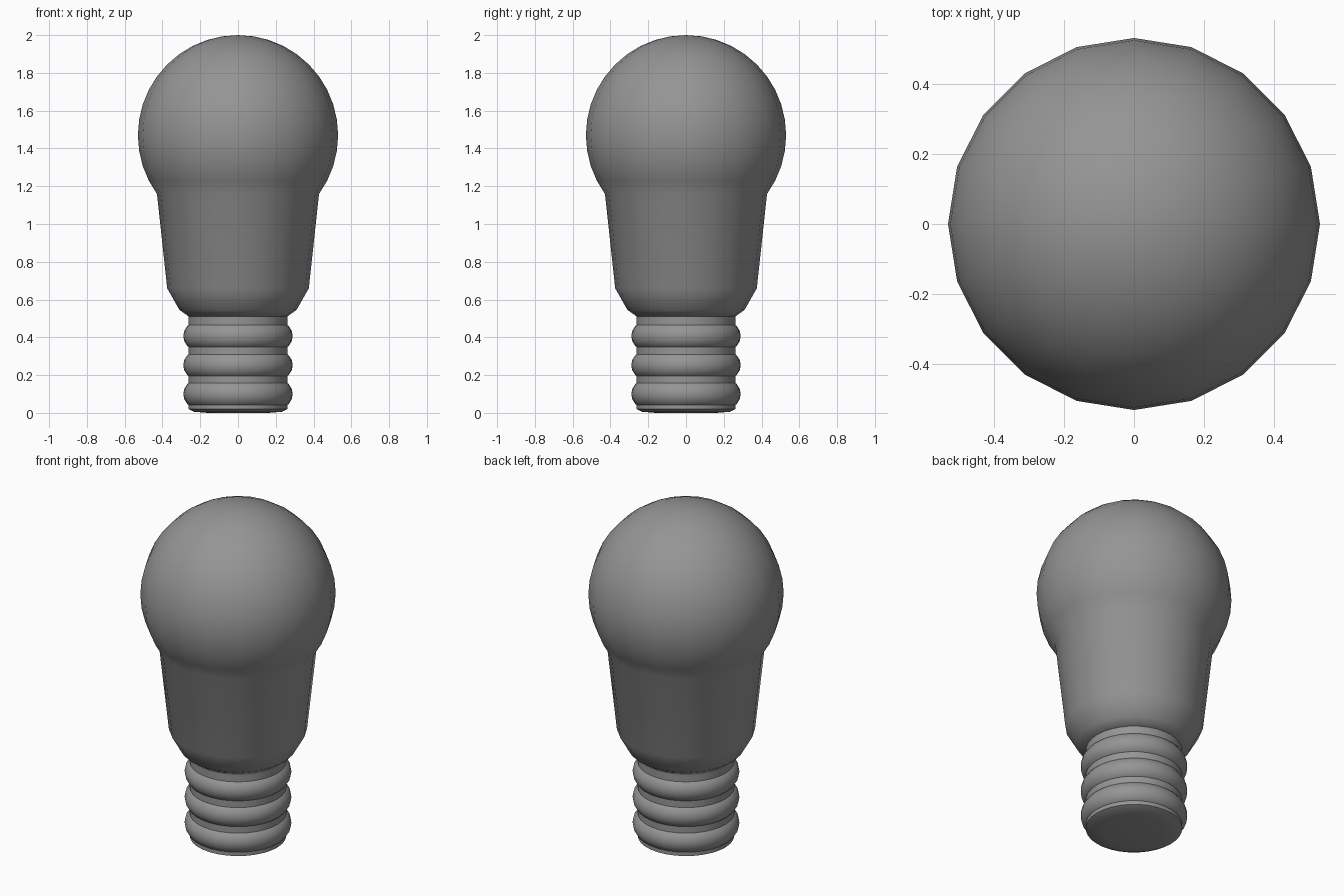
import bpy, bmesh, math

cube = bpy.data.objects.get("Cube")
if cube:
    bpy.data.objects.remove(cube, do_unlink=True)

grey = bpy.data.materials.new("plain_grey")
grey.use_nodes = True
grey.diffuse_color = (0.3, 0.3, 0.3, 1)
grey.node_tree.nodes["Principled BSDF"].inputs["Base Color"].default_value = (0.3, 0.3, 0.3, 1)


def lathe(name, profile, sides, closed=False, sharp=40):
    """Spin an (r, z) profile about the z axis; points with r = 0 become poles."""
    bm = bmesh.new()
    rings = []
    for r, z in profile:
        count = 1 if r == 0 else sides
        rings.append([bm.verts.new((r * math.cos(math.tau * i / sides),
                                    r * math.sin(math.tau * i / sides), z))
                      for i in range(count)])
    pairs = list(zip(rings, rings[1:]))
    if closed:
        pairs.append((rings[-1], rings[0]))
    for a, b in pairs:
        for i in range(sides):
            j = i + 1
            corners = [a[i % len(a)], a[j % len(a)], b[j % len(b)], b[i % len(b)]]
            bm.faces.new(list(dict.fromkeys(corners)))
    bmesh.ops.recalc_face_normals(bm, faces=bm.faces)
    mesh = bpy.data.meshes.new(name)
    bm.to_mesh(mesh)
    bm.free()
    mesh.materials.append(grey)
    obj = bpy.data.objects.new(name, mesh)
    bpy.context.collection.objects.link(obj)
    bpy.ops.object.select_all(action='DESELECT')
    obj.select_set(True)
    bpy.context.view_layer.objects.active = obj
    bpy.ops.object.shade_smooth_by_angle(angle=math.radians(sharp))
    return obj


# Round globe flowing into a tapered neck and collar
R, CZ = 0.53, 1.47
globe = [(0, CZ + R)]
for k in range(1, 15):
    a = math.radians(90 - 9 * k)
    globe.append((R * math.cos(a), CZ + R * math.sin(a)))
neck = [(0.375, 0.66), (0.31, 0.545), (0.26, 0.51), (0, 0.51)]
lathe("bulb", globe + neck, 20, sharp=50)

# Screw base core with a rounded lower contact
lathe("base_core", [(0, 0.51), (0.262, 0.51), (0.262, 0.02), (0.232, 0.006),
                    (0.16, 0), (0, 0)], 32)

# Three rounded thread rings
MAJOR, MINOR, STEPS = 0.215, 0.075, 16
for n, z in enumerate((0.1, 0.253, 0.407), 1):
    ring = [(MAJOR + MINOR * math.cos(math.tau * k / STEPS),
             z + MINOR * math.sin(math.tau * k / STEPS)) for k in range(STEPS)]
    lathe(f"thread_ring_{n}", ring, 32, closed=True)
